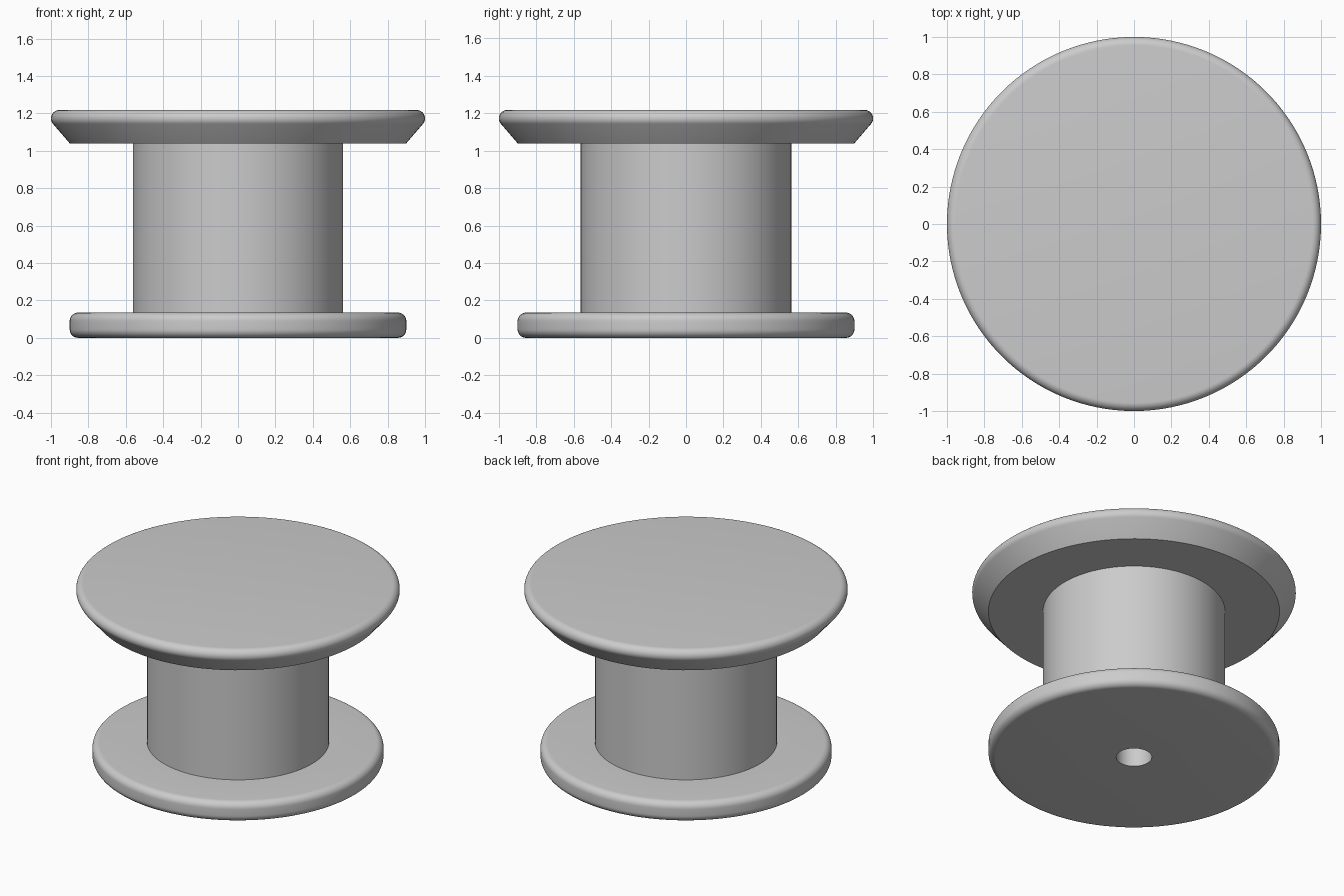
import bpy, bmesh
from math import radians, cos, sin, tau

if "Cube" in bpy.data.objects:
    bpy.data.objects.remove(bpy.data.objects["Cube"])

SEGMENTS = 128


def arc(cx, cz, r, start, end, n=8):
    """Points of a rounded edge in the (radius, height) plane."""
    angles = [radians(start + (end - start) * i / n) for i in range(n + 1)]
    return [(cx + r * cos(a), cz + r * sin(a)) for a in angles]


def lathe(name, profile):
    """Turn a profile that starts and ends on the z axis into a solid."""
    bm = bmesh.new()
    verts = [bm.verts.new((r, 0, z)) for r, z in profile]
    edges = [bm.edges.new(pair) for pair in zip(verts, verts[1:])]
    bmesh.ops.spin(bm, geom=verts + edges, cent=(0, 0, 0), axis=(0, 0, 1),
                   angle=tau, steps=SEGMENTS, use_duplicate=False)
    bmesh.ops.remove_doubles(bm, verts=bm.verts, dist=1e-4)
    bmesh.ops.recalc_face_normals(bm, faces=bm.faces)
    mesh = bpy.data.meshes.new(name)
    bm.to_mesh(mesh)
    bm.free()
    obj = bpy.data.objects.new(name, mesh)
    bpy.context.collection.objects.link(obj)
    bpy.context.view_layer.objects.active = obj
    obj.select_set(True)
    bpy.ops.object.shade_smooth_by_angle(angle=radians(30))
    return obj


# Blind screw hole in the underside
screw_hole = [(0, 0.6), (0.11, 0.6), (0.11, 0)]
# Base flange with rounded rim
base_flange = arc(0.855, 0.045, 0.045, -90, 0) + arc(0.855, 0.09, 0.045, 0, 90)
# Straight stem
stem = [(0.5625, 0.135), (0.5625, 1.04)]
# Cap: flat underside, chamfer, rounded rim and flat top
cap = [(0.90, 1.04)] + arc(0.955, 1.173, 0.045, -40, 90, 12) + [(0, 1.218)]

lathe("knob", screw_hole + base_flange + stem + cap)
